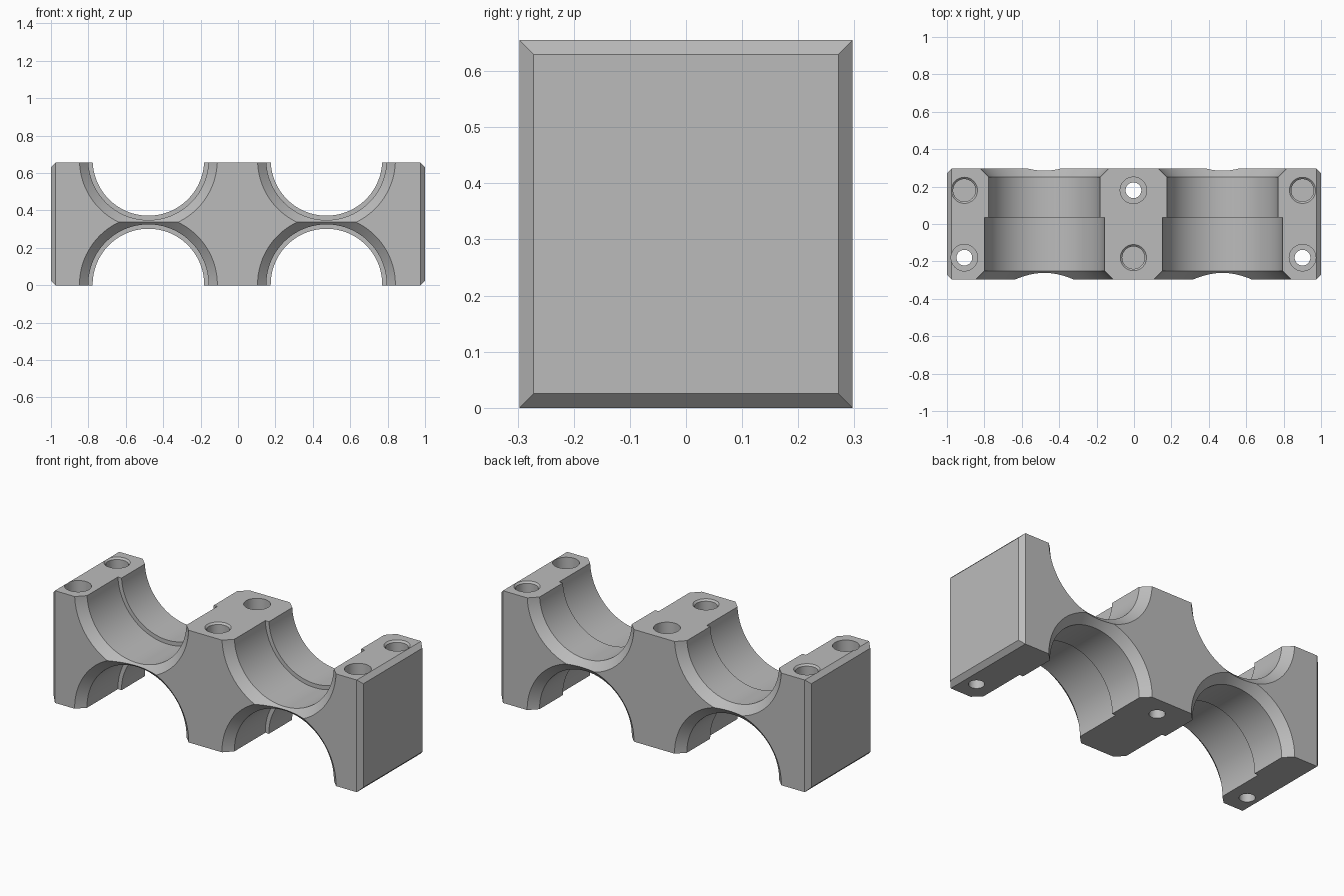
import bpy, bmesh, math
from mathutils import Matrix, Vector

cube = bpy.data.objects.get("Cube")
if cube:
    bpy.data.objects.remove(cube, do_unlink=True)

WIDTH, DEPTH, HEIGHT, CHAMFER = 1.0, 0.297, 0.655, 0.025
SHIFT = -0.003          # bores and bolts sit slightly off centre

grey = bpy.data.materials.new("plain grey")
grey.use_nodes = True
grey.diffuse_color = (0.5, 0.5, 0.5, 1)
grey.node_tree.nodes["Principled BSDF"].inputs["Base Color"].default_value = (0.5, 0.5, 0.5, 1)


def make_object(name, bm):
    bmesh.ops.recalc_face_normals(bm, faces=bm.faces)
    mesh = bpy.data.meshes.new(name)
    bm.to_mesh(mesh)
    bm.free()
    mesh.materials.append(grey)
    obj = bpy.data.objects.new(name, mesh)
    bpy.context.collection.objects.link(obj)
    return obj


def loft(name, rings):
    """Closed solid through equal-length rings of points."""
    bm = bmesh.new()
    rows = [[bm.verts.new(p) for p in ring] for ring in rings]
    n = len(rows[0])
    for a, b in zip(rows, rows[1:]):
        for i in range(n):
            j = (i + 1) % n
            bm.faces.new((a[i], a[j], b[j], b[i]))
    bm.faces.new(rows[0])
    bm.faces.new(rows[-1])
    return make_object(name, bm)


def turned(name, profile, matrix, segments):
    """Solid of revolution about local z from (height, radius) pairs."""
    rings = []
    for h, r in profile:
        angles = [2 * math.pi * i / segments for i in range(segments)]
        rings.append([matrix @ Vector((r * math.cos(a), r * math.sin(a), h)) for a in angles])
    return loft(name, rings)


# Block with chamfered ends
def section(x, inset):
    d, lo, hi = DEPTH - inset, inset, HEIGHT - inset
    return [(x, -d, lo), (x, d, lo), (x, d, hi), (x, -d, hi)]


block = loft("double_clamp_block", [
    section(-WIDTH, CHAMFER), section(CHAMFER - WIDTH, 0),
    section(WIDTH - CHAMFER, 0), section(WIDTH, CHAMFER)])

cutters = []

# Stepped tube bores with chamfered mouths, above and below
BIG, SMALL, MOUTH, STEP, OVER = 0.3215, 0.298, 0.047, 0.035, 0.05
bore = [(-DEPTH - OVER, BIG + MOUTH + OVER), (MOUTH - DEPTH, BIG), (STEP, BIG),
        (STEP, SMALL), (DEPTH - MOUTH, SMALL), (DEPTH + OVER, SMALL + MOUTH + OVER)]
along_y = Matrix.Rotation(-math.pi / 2, 4, "X")
for side in (-1, 1):
    for level, z in (("upper", 0.67), ("lower", 0.004)):
        place = Matrix.Translation((SHIFT + side * 0.476, 0, z)) @ along_y
        cutters.append(turned(level + "_bore_cutter", bore, place, 128))

# Bolt holes: counterbored through holes and countersunk blind holes
through = [(-0.1, 0.042), (0.4, 0.042), (0.4, 0.071), (HEIGHT + 0.1, 0.071)]
blind = [(0.3, 0.06), (HEIGHT - 0.01, 0.06), (HEIGHT, 0.07), (HEIGHT + 0.1, 0.07)]
for column in (-1, 0, 1):
    flip = 1 if column == 0 else -1
    x = SHIFT + column * 0.904
    for name, profile, y in (("through", through, 0.18 * flip), ("blind", blind, -0.18 * flip)):
        cutters.append(turned(name + "_hole_cutter", profile, Matrix.Translation((x, y, 0)), 48))

# Cut everything from the block
bpy.ops.object.select_all(action="DESELECT")
block.select_set(True)
bpy.context.view_layer.objects.active = block
for cutter in cutters:
    cutter.hide_render = True
    cut = block.modifiers.new("cut", "BOOLEAN")
    cut.operation = "DIFFERENCE"
    cut.solver = "EXACT"
    cut.object = cutter
    bpy.ops.object.modifier_apply(modifier=cut.name)
    bpy.data.objects.remove(cutter, do_unlink=True)

bpy.ops.object.shade_smooth_by_angle(angle=math.radians(25))
